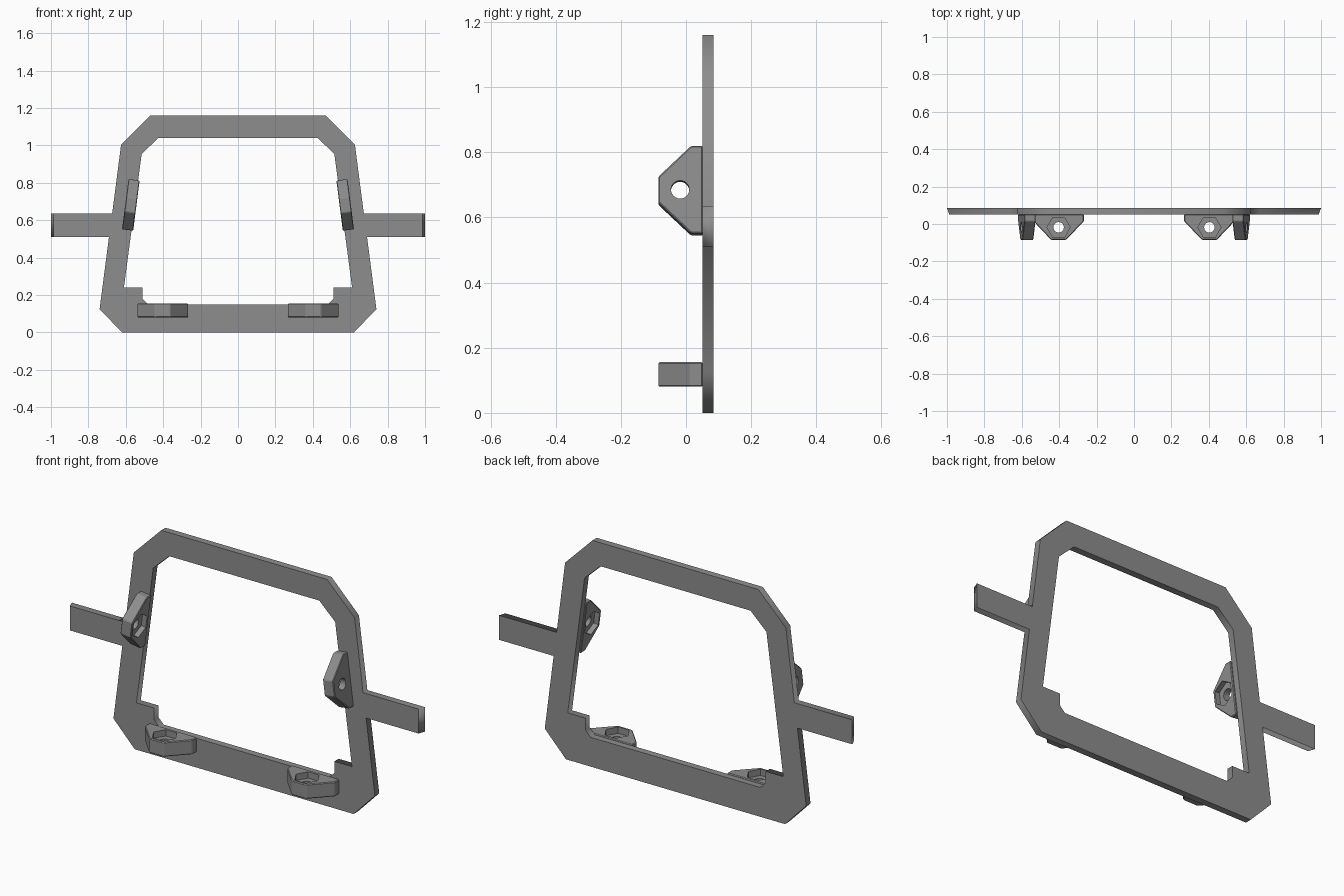
import bpy, bmesh, math
from mathutils import Matrix

if "Cube" in bpy.data.objects:
    bpy.data.objects.remove(bpy.data.objects["Cube"])

grey = bpy.data.materials.new("plain grey")
grey.diffuse_color = (0.27, 0.27, 0.27, 1)
grey.use_nodes = True
grey.node_tree.nodes["Principled BSDF"].inputs["Base Color"].default_value = grey.diffuse_color


def add(name, mesh, matrix=Matrix()):
    ob = bpy.data.objects.new(name, mesh)
    ob.matrix_world = matrix
    bpy.context.collection.objects.link(ob)
    return ob


def baked(ob):
    """Final mesh of an object with its modifiers applied."""
    dg = bpy.context.evaluated_depsgraph_get()
    return bpy.data.meshes.new_from_object(ob.evaluated_get(dg))


def prism(name, points, z0, z1):
    """Extrude a closed xy profile from z0 to z1."""
    bm = bmesh.new()
    face = bm.faces.new([bm.verts.new((x, y, z0)) for x, y in points])
    out = bmesh.ops.extrude_face_region(bm, geom=[face])
    top = [v for v in out["geom"] if isinstance(v, bmesh.types.BMVert)]
    bmesh.ops.translate(bm, verts=top, vec=(0, 0, z1 - z0))
    bmesh.ops.recalc_face_normals(bm, faces=bm.faces)
    mesh = bpy.data.meshes.new(name)
    bm.to_mesh(mesh)
    bm.free()
    return add(name, mesh)


def ring(n, r, cy):
    return [(r * math.cos(2 * math.pi * i / n), cy + r * math.sin(2 * math.pi * i / n))
            for i in range(n)]


# Frame plate with side arms: right half outlines, mirrored to the left
outer = [(0.62, 0), (0.74, 0.125), (0.69, 0.51), (1, 0.51), (1, 0.635),
         (0.673, 0.635), (0.625, 1.005), (0.47, 1.16)]
inner = [(0.48, 0.15), (0.51, 0.18), (0.51, 0.24), (0.61, 0.24),
         (0.515, 0.955), (0.425, 1.04)]
curve = bpy.data.curves.new("frame outline", "CURVE")
curve.dimensions = "2D"
curve.fill_mode = "BOTH"
curve.extrude = 0.0175
for half in (outer, inner):
    loop = half + [(-x, z) for x, z in reversed(half)]
    spline = curve.splines.new("POLY")
    spline.points.add(len(loop) - 1)
    for p, (x, z) in zip(spline.points, loop):
        p.co = (x, z, 0, 1)
    spline.use_cyclic_u = True
outline = add("frame_outline", curve)
frame_mesh = baked(outline)
bpy.data.objects.remove(outline)
bm = bmesh.new()
bm.from_mesh(frame_mesh)
bmesh.ops.remove_doubles(bm, verts=bm.verts, dist=0.0001)
for v in bm.verts:                      # arm tips slope back at the front
    if abs(v.co.x) > 0.99 and v.co.z > 0:
        v.co.x *= 0.987
bmesh.ops.transform(bm, verts=bm.verts,
                    matrix=Matrix.Translation((0, 0.0675, 0)) @ Matrix.Rotation(math.pi / 2, 4, "X"))
bmesh.ops.recalc_face_normals(bm, faces=bm.faces)
bm.to_mesh(frame_mesh)
bm.free()
frame_mesh.materials.clear()
frame_mesh.materials.append(grey)
add("frame", frame_mesh)

# Mounting lug: tapered plate with a bolt hole and a hexagonal nut pocket
T = 0.075
lug = prism("lug_master", [(-0.135, 0.052), (-0.135, 0.015), (-0.04, -0.085),
                           (0.04, -0.085), (0.135, 0.015), (0.135, 0.052)], -T / 2, T / 2)
bevel = lug.modifiers.new("soft edges", "BEVEL")
bevel.width = 0.004
bevel.segments = 1
cutters = [prism("bolt_hole", ring(24, 0.028, -0.018), -0.1, 0.1),
           prism("nut_pocket", ring(6, 0.062, -0.018), 0.005, 0.1)]
for c in cutters:
    c.hide_render = True
    cut = lug.modifiers.new("cut", "BOOLEAN")
    cut.operation = "DIFFERENCE"
    cut.solver = "EXACT"
    cut.object = c
bpy.context.view_layer.update()
lug_mesh = baked(lug)
for ob in [lug] + cutters:
    bpy.data.objects.remove(ob)
lug_mesh.materials.clear()
lug_mesh.materials.append(grey)

# Two lugs on the bottom rail, two leaning with the side rails, pockets inward
tilt = math.radians(97.3)
thin = Matrix.Diagonal((1, 1, 0.8, 1))
for side, s in (("left", -1), ("right", 1)):
    add("bottom_lug_" + side, lug_mesh, Matrix.Translation((s * 0.403, 0, 0.118)))
    add("side_lug_" + side, lug_mesh, Matrix.Translation((s * 0.573, 0, 0.682))
        @ Matrix.Rotation(-s * tilt, 4, "Y") @ thin)
